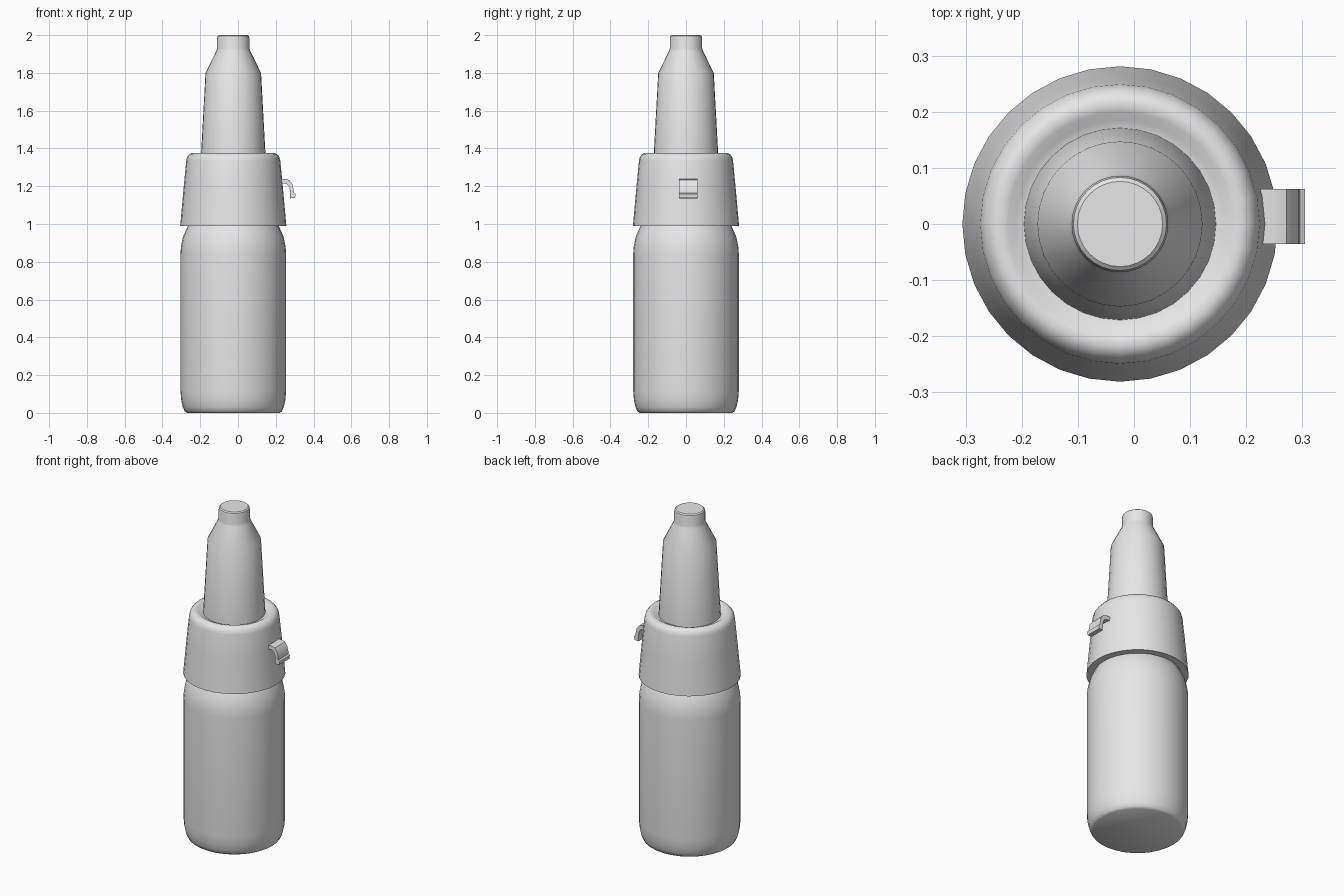
import bpy
import bmesh
from math import cos, sin, pi, radians

cube = bpy.data.objects.get("Cube")
if cube:
    bpy.data.objects.remove(cube, do_unlink=True)

AXIS_X = -0.025
SIDES = 32

grey = bpy.data.materials.new("light_grey")
grey.use_nodes = True
grey.diffuse_color = (0.8, 0.8, 0.8, 1)
grey.node_tree.nodes["Principled BSDF"].inputs["Base Color"].default_value = (0.8, 0.8, 0.8, 1)


def finish(name, bm, angle):
    """Turn a bmesh into a smooth-shaded grey object."""
    bmesh.ops.recalc_face_normals(bm, faces=bm.faces)
    mesh = bpy.data.meshes.new(name)
    bm.to_mesh(mesh)
    bm.free()
    mesh.materials.append(grey)
    obj = bpy.data.objects.new(name, mesh)
    bpy.context.collection.objects.link(obj)
    bpy.ops.object.select_all(action="DESELECT")
    obj.select_set(True)
    bpy.context.view_layer.objects.active = obj
    bpy.ops.object.shade_smooth_by_angle(angle=radians(angle))
    return obj


def lathe(name, profile, angle=40):
    """Revolve (radius, height) points round the bottle axis and cap both ends."""
    bm = bmesh.new()
    rings = []
    for r, z in profile:
        rings.append([bm.verts.new((AXIS_X + r * cos(2 * pi * i / SIDES),
                                    r * sin(2 * pi * i / SIDES), z))
                      for i in range(SIDES)])
    for low, high in zip(rings, rings[1:]):
        for i in range(SIDES):
            j = (i + 1) % SIDES
            bm.faces.new((low[i], low[j], high[j], high[i]))
    bm.faces.new(rings[0])
    bm.faces.new(rings[-1])
    return finish(name, bm, angle)


# Bottle body with rounded foot and shoulder
lathe("bottle_body", [
    (0.245, 0), (0.257, 0.008), (0.267, 0.03), (0.276, 0.07), (0.28, 0.12),
    (0.28, 0.84), (0.277, 0.88), (0.267, 0.93), (0.252, 0.965), (0.238, 0.995)], 60)

# Flared collar with a rounded lip dipping towards the nozzle
lathe("collar", [
    (0.281, 0.99), (0.263, 1.19), (0.249, 1.335), (0.244, 1.355), (0.232, 1.37),
    (0.217, 1.376), (0.2, 1.372), (0.185, 1.362), (0.165, 1.357)])

# Tapered nozzle with a narrow tip
lathe("nozzle", [
    (0.172, 1.34), (0.17, 1.38), (0.147, 1.8), (0.09, 1.915), (0.086, 1.93),
    (0.086, 1.98), (0.083, 1.994), (0.076, 2.0)], 35)

# Curved strap hook on the left side of the collar
outer = [(0.222, 1.238), (0.25, 1.239), (0.272, 1.232), (0.287, 1.212),
         (0.294, 1.185), (0.296, 1.165), (0.305, 1.16), (0.302, 1.138)]
inner = [(0.224, 1.213), (0.248, 1.215), (0.262, 1.209), (0.27, 1.197),
         (0.275, 1.178), (0.276, 1.165), (0.274, 1.158), (0.276, 1.136)]
bm = bmesh.new()
front, back = [[[bm.verts.new((x, y, z)) for x, z in line] for line in (outer, inner)]
               for y in (-0.036, 0.062)]
for i in range(len(outer) - 1):
    for side in (front, back):
        bm.faces.new((side[0][i], side[0][i + 1], side[1][i + 1], side[1][i]))
    for k in (0, 1):
        bm.faces.new((front[k][i], front[k][i + 1], back[k][i + 1], back[k][i]))
for i in (0, -1):
    bm.faces.new((front[0][i], back[0][i], back[1][i], front[1][i]))
finish("strap_hook", bm, 35)
